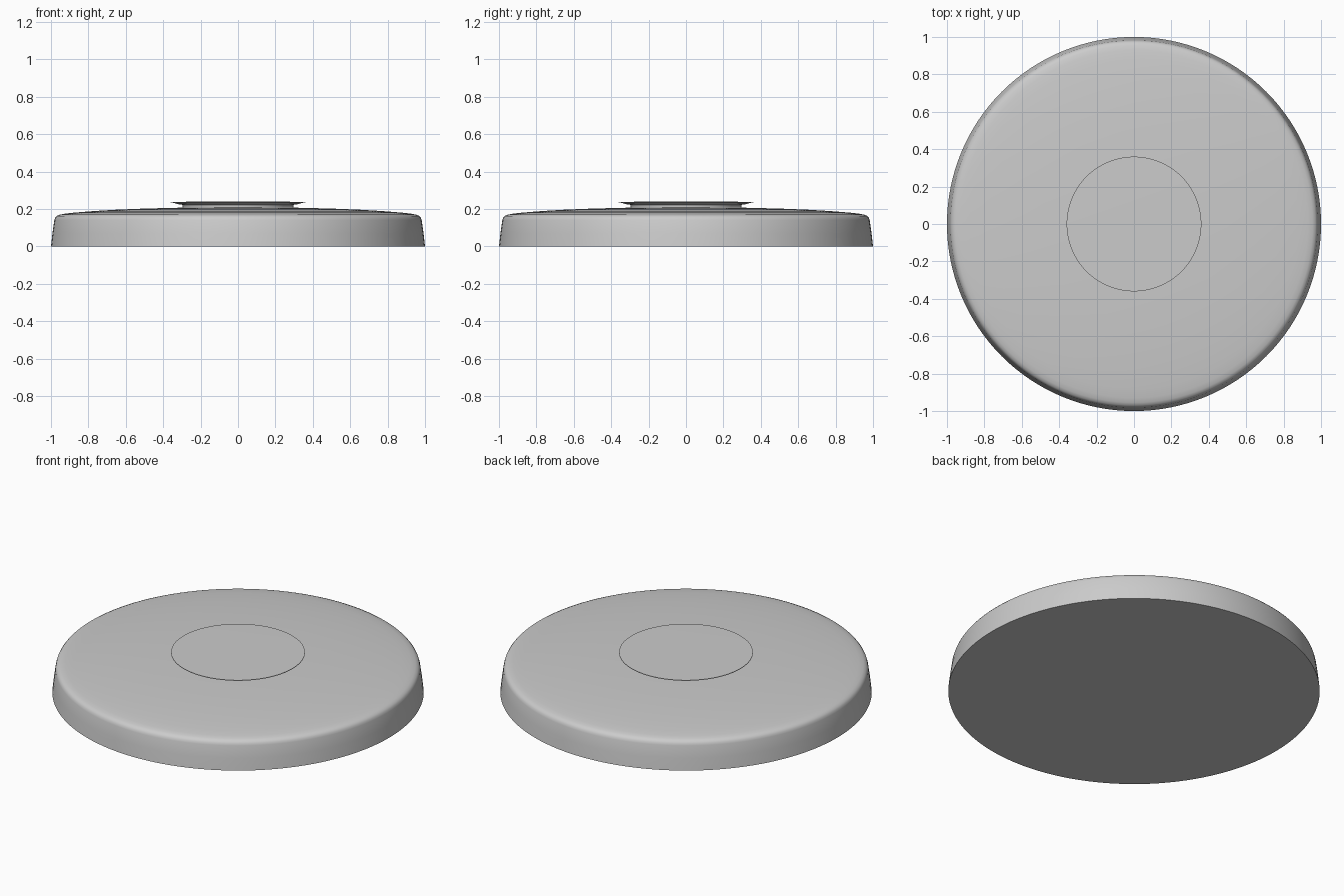
import bpy, bmesh, math

if "Cube" in bpy.data.objects:
    bpy.data.objects.remove(bpy.data.objects["Cube"])

SEGMENTS = 128


def lathe(name, profile):
    """Revolve (radius, z) points about z; radius 0 closes with a pole."""
    bm = bmesh.new()
    rings = []
    for r, z in profile:
        if r == 0:
            rings.append([bm.verts.new((0, 0, z))] * SEGMENTS)
        else:
            rings.append([bm.verts.new((r * math.cos(2 * math.pi * i / SEGMENTS),
                                        r * math.sin(2 * math.pi * i / SEGMENTS), z))
                          for i in range(SEGMENTS)])
    for a, b in zip(rings, rings[1:]):
        for i in range(SEGMENTS):
            j = (i + 1) % SEGMENTS
            bm.faces.new(dict.fromkeys((a[i], a[j], b[j], b[i])))
    bmesh.ops.recalc_face_normals(bm, faces=bm.faces)
    mesh = bpy.data.meshes.new(name)
    bm.to_mesh(mesh)
    bm.free()
    obj = bpy.data.objects.new(name, mesh)
    bpy.context.collection.objects.link(obj)
    bpy.ops.object.select_all(action='DESELECT')
    obj.select_set(True)
    bpy.context.view_layer.objects.active = obj
    bpy.ops.object.shade_smooth_by_angle(angle=math.radians(30))
    return obj


# Tapered round body with a softened shoulder and shallow domed top
lathe("body", [(0, 0), (1.0, 0), (0.992, 0.07), (0.982, 0.14), (0.978, 0.152),
               (0.97, 0.162), (0.955, 0.169), (0.93, 0.174), (0.88, 0.18),
               (0.78, 0.188), (0.65, 0.196), (0.5, 0.202), (0.3, 0.207), (0, 0.21)])

# Raised central button: short neck under a thin flared cap
lathe("button", [(0, 0.204), (0.295, 0.204), (0.297, 0.222), (0.325, 0.226),
                 (0.342, 0.232), (0.36, 0.235), (0.36, 0.238), (0, 0.24)])
